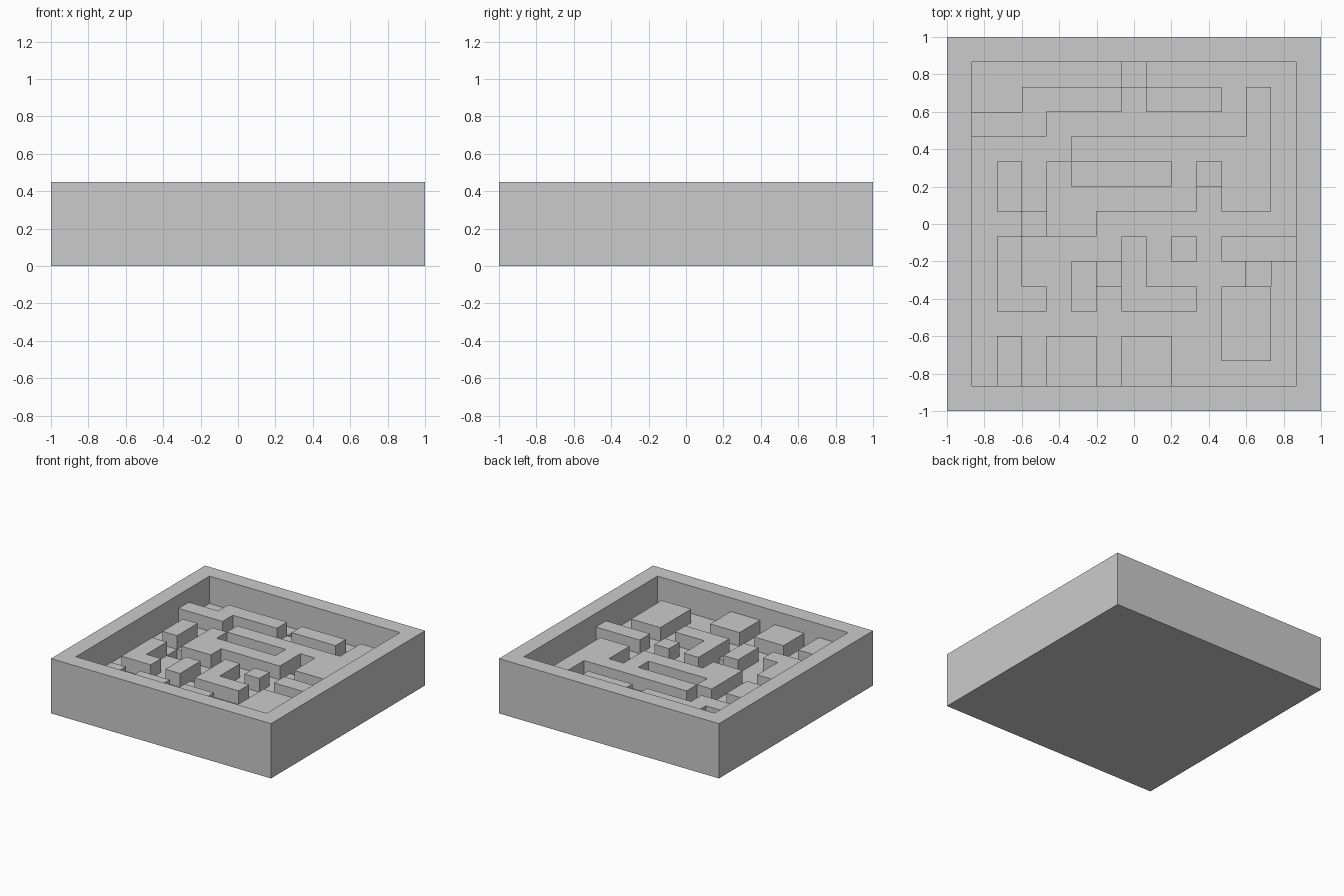
import bpy, bmesh, math

if "Cube" in bpy.data.objects:
    bpy.data.objects.remove(bpy.data.objects["Cube"])

# Maze plan seen from above, back row first: # rim, = wall, . floor, o pit
PLAN = [
    "###############",
    "#......o......#",
    "#..====.===.=.#",
    "#===........=.#",
    "#....========.#",
    "#.=.=....=o==.#",
    "#.=.======.==.#",
    "#..o==........#",
    "#.=....=.=.===#",
    "#.=..=o=....o.#",
    "#.==.=.===.==.#",
    "#..........==.#",
    "#.=.==.==..==.#",
    "#.=.==.==.....#",
    "###############",
]
LEVEL = {"#": 0.45, "=": 0.3375, ".": 0.225, "o": 0.1125}
N = len(PLAN)
STEP = 2 / N


def height(i, j):
    if 0 <= i < N and 0 <= j < N:
        return LEVEL[PLAN[N - 1 - j][i]]
    return 0.0


def pos(k):
    return -1 + k * STEP


bm = bmesh.new()


def quad(*pts):
    bm.faces.new([bm.verts.new(p) for p in pts])


# Stepped top surface, with a vertical face wherever two cells differ in height
for i in range(N + 1):
    for j in range(N + 1):
        x0, x1, y0, y1 = pos(i), pos(i + 1), pos(j), pos(j + 1)
        h = height(i, j)
        if i < N and j < N:
            quad((x0, y0, h), (x1, y0, h), (x1, y1, h), (x0, y1, h))
        left, front = height(i - 1, j), height(i, j - 1)
        if j < N and h != left:
            quad((x0, y1, left), (x0, y0, left), (x0, y0, h), (x0, y1, h))
        if i < N and h != front:
            quad((x0, y0, front), (x1, y0, front), (x1, y0, h), (x0, y0, h))

# Flat underside
quad((-1, -1, 0), (-1, 1, 0), (1, 1, 0), (1, -1, 0))

# Join the cells and merge coplanar faces into clean panels
bmesh.ops.remove_doubles(bm, verts=bm.verts[:], dist=1e-4)
bmesh.ops.dissolve_limit(bm, angle_limit=math.radians(1),
                         verts=bm.verts[:], edges=bm.edges[:])
mesh = bpy.data.meshes.new("maze_tray")
bm.to_mesh(mesh)
bm.free()
bpy.context.collection.objects.link(bpy.data.objects.new("maze_tray", mesh))
